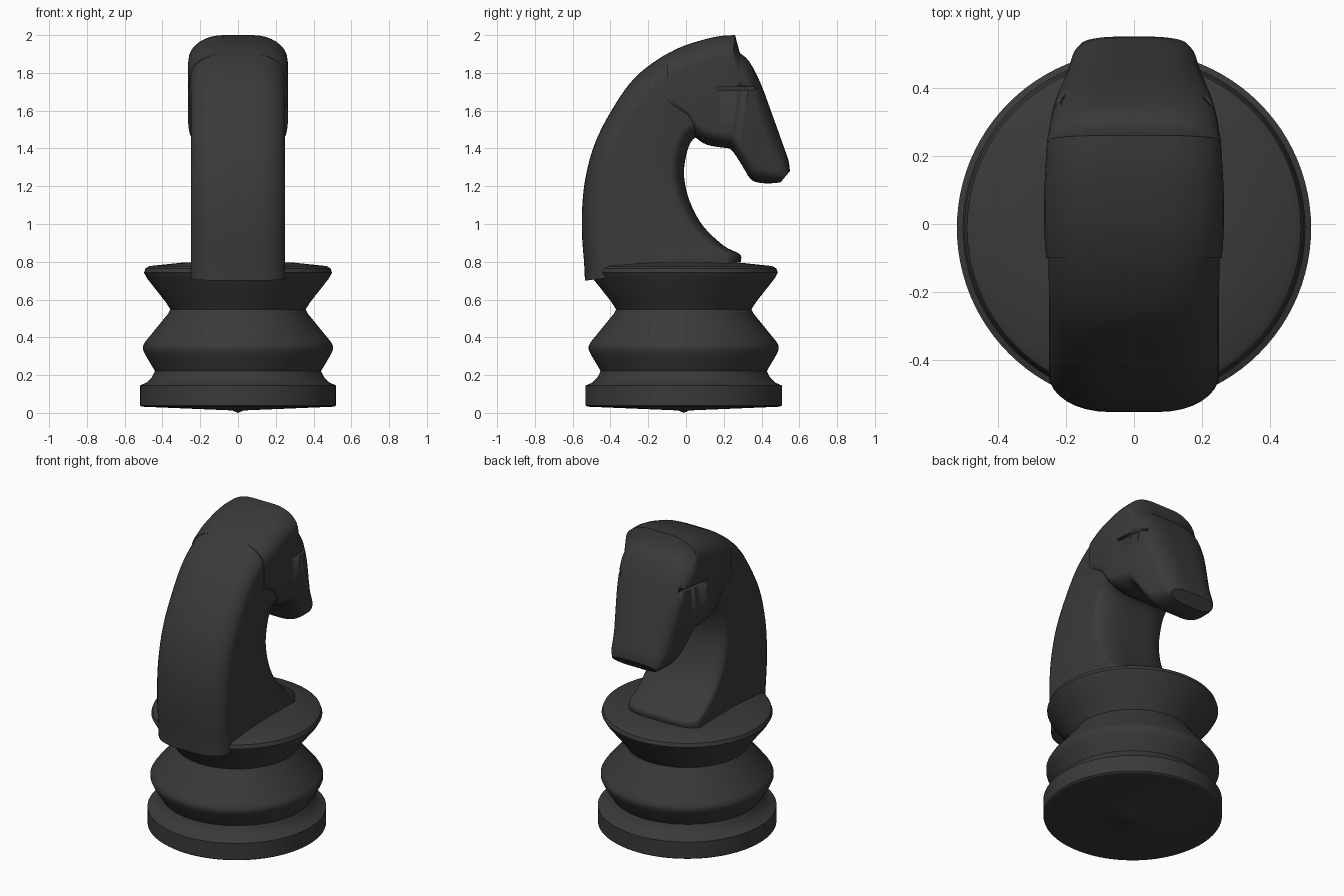
import bpy, bmesh, math
from mathutils import Matrix, Vector

if "Cube" in bpy.data.objects:
    bpy.data.objects.remove(bpy.data.objects["Cube"])

mat = bpy.data.materials.new("dark_grey")
mat.diffuse_color = (0.042, 0.042, 0.042, 1)
mat.use_nodes = True
mat.node_tree.nodes["Principled BSDF"].inputs["Base Color"].default_value = mat.diffuse_color


def finish(bm, name, angle=35):
    bmesh.ops.recalc_face_normals(bm, faces=bm.faces)
    me = bpy.data.meshes.new(name)
    bm.to_mesh(me)
    bm.free()
    ob = bpy.data.objects.new(name, me)
    bpy.context.collection.objects.link(ob)
    me.materials.append(mat)
    bpy.ops.object.select_all(action='DESELECT')
    bpy.context.view_layer.objects.active = ob
    ob.select_set(True)
    bpy.ops.object.shade_smooth_by_angle(angle=math.radians(angle))
    return ob


def lathe(name, profile, cy, n=96):
    bm = bmesh.new()
    vs = [bm.verts.new((r, 0, z)) for r, z in profile]
    es = [bm.edges.new(p) for p in zip(vs, vs[1:])]
    bmesh.ops.spin(bm, geom=vs + es, cent=(0, 0, 0), axis=(0, 0, 1),
                   angle=2 * math.pi, steps=n)
    bmesh.ops.remove_doubles(bm, verts=bm.verts, dist=1e-4)
    bmesh.ops.translate(bm, verts=bm.verts, vec=(0, cy, 0))
    return finish(bm, name, 30)


def spline(stations, sub):
    # Catmull-Rom through the stations
    pts = [Vector(s) for s in stations]
    out = []
    for i in range(len(pts) - 1):
        a, b, c, d = pts[max(i - 1, 0)], pts[i], pts[i + 1], pts[min(i + 2, len(pts) - 1)]
        for k in range(sub):
            t = k / sub
            out.append(0.5 * (2 * b + (c - a) * t + (2 * a - 5 * b + 4 * c - d) * t * t
                              + (3 * b - a - 3 * c + d) * t ** 3))
    return out + [pts[-1]]


def section(st, d_outer, d_inner, n=8):
    # slab with rounded outer and inner ends; st = outer y, z, inner y, z, half width
    o, i, w = Vector((0, st[0], st[1])), Vector((0, st[2], st[3])), st[4]
    length = (i - o).length
    u = (i - o) / length
    flat = w * 0.3
    half = []
    for depth, end in ((d_outer, 0), (d_inner, 1)):
        depth = min(depth, length * 0.45)
        for k in range(n + 1):
            a = math.pi / 2 * (k / n if end == 0 else 1 - k / n)
            x = flat + (w - flat) * math.sin(a)
            s = depth * (1 - math.cos(a))
            half.append((x, s if end == 0 else length - s))
    loop = half + [(-x, s) for x, s in reversed(half)]
    return [o + u * s + Vector((x, 0, 0)) for x, s in loop]


def loft(name, stations, d_outer, d_inner, angle):
    bm = bmesh.new()
    rings = [[bm.verts.new(p) for p in section(s, d_outer, d_inner)] for s in stations]
    for r, q in zip(rings, rings[1:]):
        for k in range(len(r)):
            m = (k + 1) % len(r)
            bm.faces.new((r[k], r[m], q[m], q[k]))
    bm.faces.new(rings[0])
    bm.faces.new(rings[-1])
    return finish(bm, name, angle)


# turned base: foot, middle bulge and flared bowl
lathe("base", [(0, 0), (0.03, 0.013), (0.51, 0.033), (0.52, 0.04), (0.52, 0.145),
               (0.485, 0.16), (0.455, 0.19), (0.44, 0.222), (0.492, 0.31), (0.503, 0.335),
               (0.503, 0.355), (0.49, 0.378), (0.37, 0.525), (0.358, 0.548), (0.385, 0.59),
               (0.48, 0.71), (0.498, 0.742), (0.49, 0.765), (0.47, 0.777),
               (0.3, 0.795), (0, 0.805)], -0.012)

# curved neck
neck = [(-.535, .70, .29, .80, .25), (-.54, .80, .285, .84, .25),
        (-.55, .93, .20, .885, .25), (-.55, 1.08, .09, .99, .25),
        (-.533, 1.24, .02, 1.12, .25), (-.485, 1.42, -.01, 1.25, .25),
        (-.395, 1.60, 0, 1.36, .25), (-.275, 1.77, .03, 1.44, .25),
        (-.12, 1.89, .08, 1.47, .25), (0, 1.94, .12, 1.48, .24)]
loft("neck", spline(neck, 5), 0.11, 0.08, 40)

# head: crown up to the ear ridge, then brow, nose and muzzle
crown = [(-.10, 1.90, -.10, 1.59, .258), (-.02, 1.94, .01, 1.53, .264),
         (.09, 1.975, .05, 1.46, .264), (.18, 1.995, .11, 1.42, .26),
         (.26, 2.0, .19, 1.405, .255)]
face = [(.285, 1.905, .23, 1.40, .25), (.335, 1.86, .255, 1.375, .243),
        (.395, 1.745, .30, 1.305, .228), (.46, 1.57, .34, 1.24, .207),
        (.51, 1.43, .38, 1.22, .193), (.543, 1.335, .44, 1.215, .178),
        (.55, 1.28, .50, 1.22, .155)]
head = loft("head", spline(crown, 3) + spline(face, 3), 0.12, 0.08, 40)

# eye grooves cut in both sides of the head
bm = bmesh.new()
for s in (-1, 1):
    bmesh.ops.create_cube(bm, size=1, matrix=Matrix.Translation((s * 0.262, 0.27, 1.718))
                          @ Matrix.Rotation(s * math.radians(10), 4, 'Z')
                          @ Matrix.Diagonal((0.08, 0.21, 0.018, 1)))
cutter = finish(bm, "eye_groove_cutter")
cutter.hide_render = True
cutter.hide_set(True)
cut = head.modifiers.new("eye_grooves", 'BOOLEAN')
cut.operation = 'DIFFERENCE'
cut.solver = 'EXACT'
cut.object = cutter
